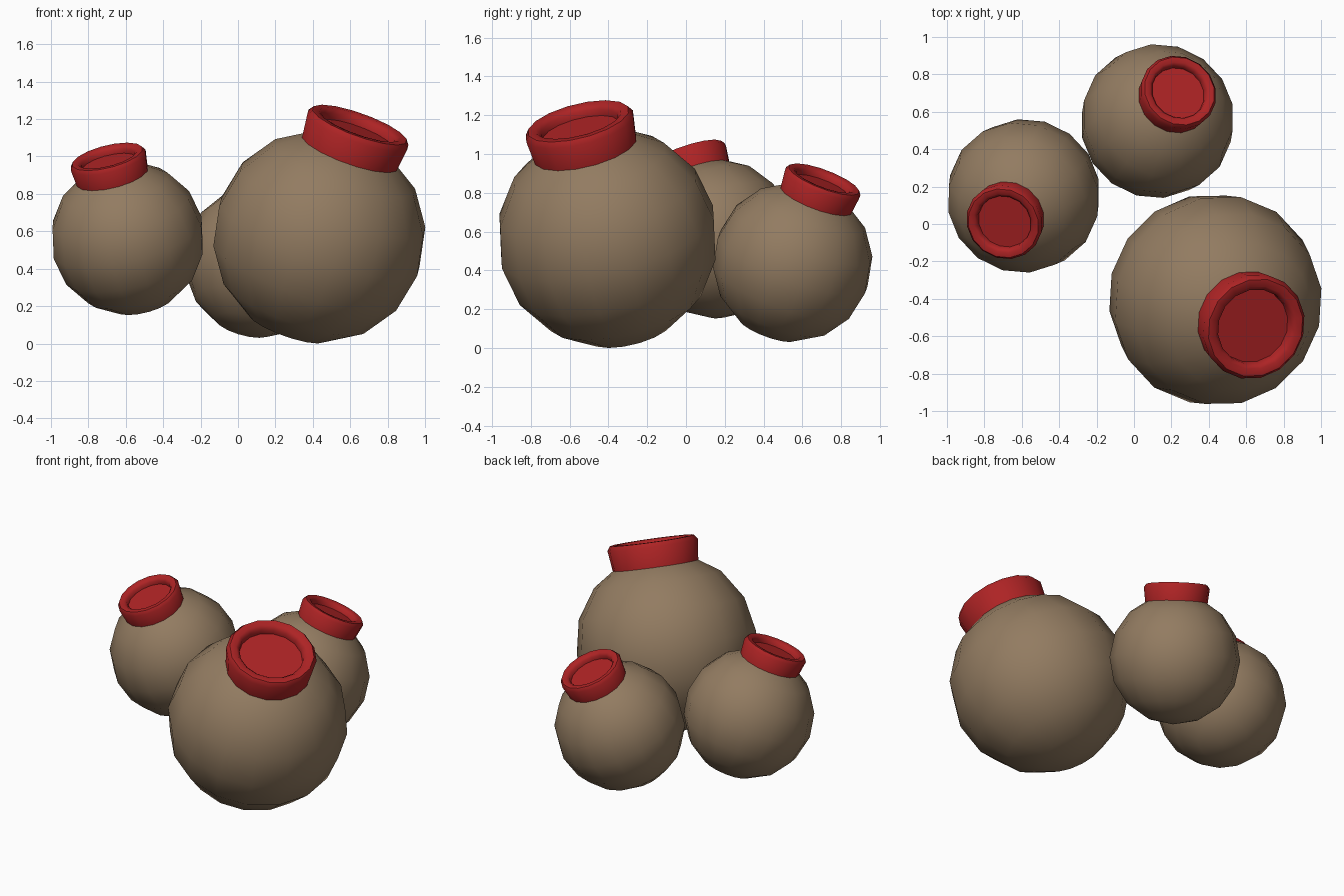
import bpy, math
from mathutils import Vector, Matrix

if "Cube" in bpy.data.objects:
    bpy.data.objects.remove(bpy.data.objects["Cube"])

SEG = 16


def material(name, rgb):
    m = bpy.data.materials.new(name)
    m.diffuse_color = (*rgb, 1)
    m.use_nodes = True
    m.node_tree.nodes["Principled BSDF"].inputs["Base Color"].default_value = m.diffuse_color
    return m


brown = material("clay brown", (0.29, 0.20, 0.12))
red = material("rim red", (0.42, 0.017, 0.018))


def lathe(name, profile, mat, matrix, sharp):
    """Spin an (radius, height) profile; zero radius ends become poles."""
    verts, faces, rings = [], [], []
    for r, z in profile:
        n = 1 if r < 1e-6 else SEG
        rings.append([len(verts) + i for i in range(n)])
        for i in range(n):
            a = 2 * math.pi * i / SEG
            verts.append((r * math.cos(a), r * math.sin(a), z))
    for lo, hi in zip(rings, rings[1:]):
        for i in range(SEG):
            j = (i + 1) % SEG
            f = [lo[i % len(lo)], lo[j % len(lo)], hi[j % len(hi)], hi[i % len(hi)]]
            faces.append(list(dict.fromkeys(f)))
    me = bpy.data.meshes.new(name)
    me.from_pydata([matrix @ Vector(v) for v in verts], [], faces)
    me.materials.append(mat)
    ob = bpy.data.objects.new(name, me)
    bpy.context.collection.objects.link(ob)
    bpy.ops.object.select_all(action='DESELECT')
    ob.select_set(True)
    bpy.context.view_layer.objects.active = ob
    bpy.ops.object.shade_smooth_by_angle(angle=math.radians(sharp))


# Unit pot: round body, and a flared collar with a shallow recessed lid
body = [(math.sin(math.pi * k / 8), -math.cos(math.pi * k / 8)) for k in range(9)]
body[0], body[-1] = (0, -1), (0, 1)
collar = [(0, 0.8), (0.47, 0.8), (0.505, 1.09), (0.47, 1.14),
          (0.40, 1.14), (0.36, 1.10), (0.355, 1.04), (0, 1.04)]

# name, centre, radius, leaning direction
pots = [
    ("large", (0.435, -0.405, 0.572), 0.572, (0.33, -0.23, 0.916)),
    ("left", (-0.59, 0.15, 0.565), 0.413, (-0.23, -0.31, 0.92)),
    ("back", (0.125, 0.55, 0.443), 0.413, (0.25, 0.34, 0.90)),
]
for name, centre, radius, lean in pots:
    turn = Vector(lean).to_track_quat('Z', 'Y').to_matrix().to_4x4()
    m = Matrix.Translation(centre) @ turn @ Matrix.Scale(radius, 4)
    lathe(name + "_pot_body", body, brown, m, 60)
    lathe(name + "_pot_collar", collar, red, m, 50)
